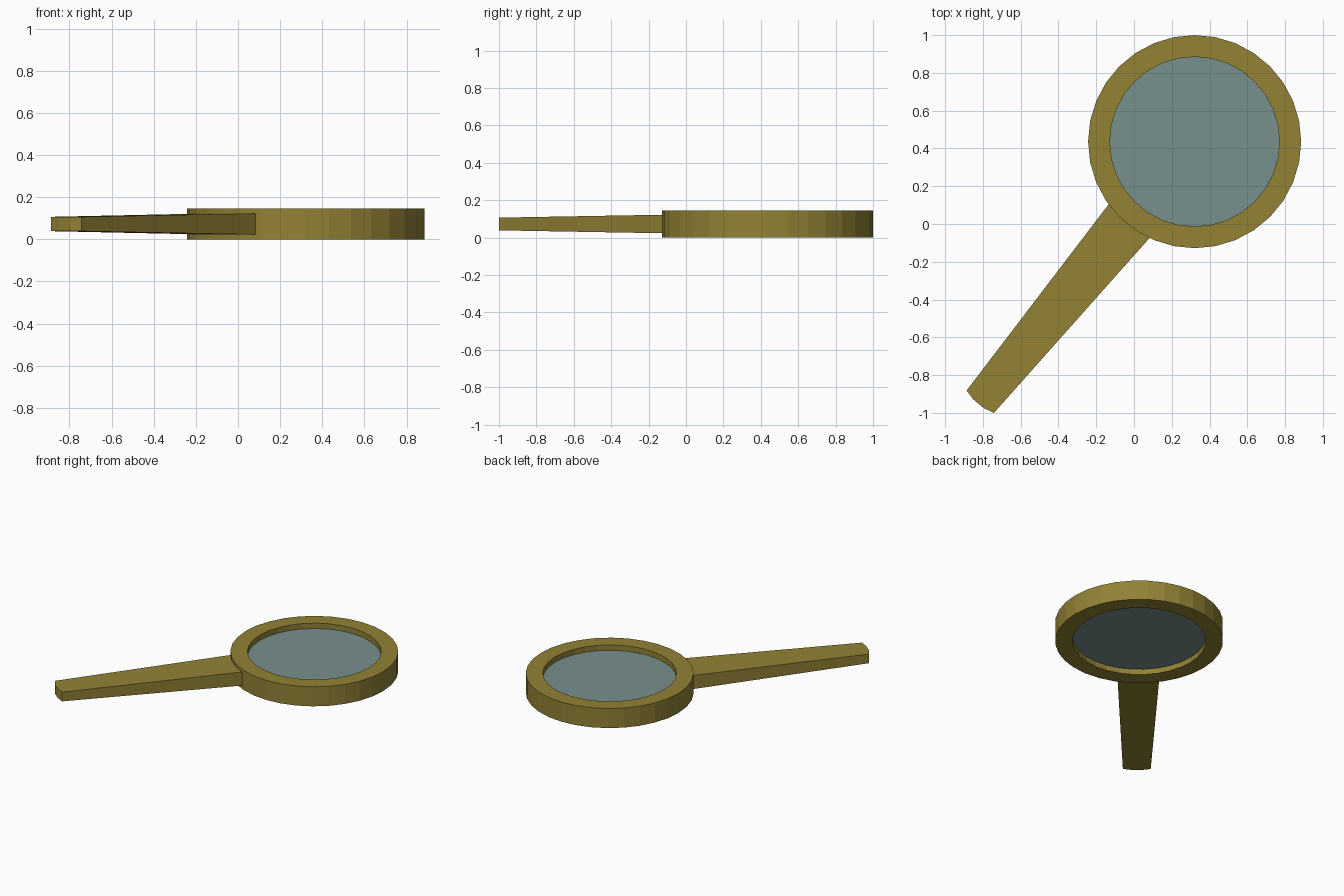
import bpy, bmesh, math
from mathutils import Vector

if "Cube" in bpy.data.objects:
    bpy.data.objects.remove(bpy.data.objects["Cube"])

SIDES = 32
CENTRE = Vector((0.321, 0.436, 0.0))
MID_Z = 0.0725


def material(name, rgb):
    m = bpy.data.materials.new(name)
    m.diffuse_color = (*rgb, 1)
    m.use_nodes = True
    m.node_tree.nodes["Principled BSDF"].inputs["Base Color"].default_value = m.diffuse_color
    return m


def make_object(name, bm, mat):
    bmesh.ops.recalc_face_normals(bm, faces=bm.faces)
    me = bpy.data.meshes.new(name)
    bm.to_mesh(me)
    bm.free()
    me.materials.append(mat)
    ob = bpy.data.objects.new(name, me)
    bpy.context.collection.objects.link(ob)
    return ob


def circle(bm, r, z):
    return [bm.verts.new(CENTRE + Vector((r * math.cos(a), r * math.sin(a), z)))
            for a in (2 * math.pi * i / SIDES for i in range(SIDES))]


def bridge(bm, a, b):
    n = len(a)
    for i in range(n):
        j = (i + 1) % n
        bm.faces.new((a[i], a[j], b[j], b[i]))


brass = material("brass", (0.29, 0.224, 0.036))
glass = material("glass", (0.185, 0.278, 0.268))

# Rim: rectangular section swept round the lens
bm = bmesh.new()
section = [(0.564, 0), (0.564, 0.145), (0.449, 0.145), (0.449, 0)]
loops = [circle(bm, r, z) for r, z in section]
for k in range(4):
    bridge(bm, loops[k], loops[(k + 1) % 4])
make_object("rim", bm, brass)

# Lens: flat disc recessed from both faces of the rim
bm = bmesh.new()
low, high = circle(bm, 0.452, 0.04), circle(bm, 0.452, 0.105)
bridge(bm, low, high)
bm.faces.new(low)
bm.faces.new(high)
make_object("lens", bm, glass)

# Handle: tapers in width and thickness, with a slightly rounded end
end = Vector((-0.814, -0.941, 0))
axis = (end - CENTRE).normalized()
side = Vector((-axis.y, axis.x, 0))
length = (end - CENTRE).length
# (distance from lens centre, sideways offset, half thickness)
outline = [(0.50, -0.142, 0.051), (length, -0.0935, 0.034),
           (length + 0.014, -0.035, 0.034), (length + 0.014, 0.035, 0.034),
           (length, 0.0935, 0.034), (0.50, 0.142, 0.051)]
bm = bmesh.new()
bottom, top = [[bm.verts.new(CENTRE + axis * d + side * w + Vector((0, 0, MID_Z + s * t)))
                for d, w, t in outline] for s in (-1, 1)]
bridge(bm, bottom, top)
bm.faces.new(bottom)
bm.faces.new(top)
make_object("handle", bm, brass)
